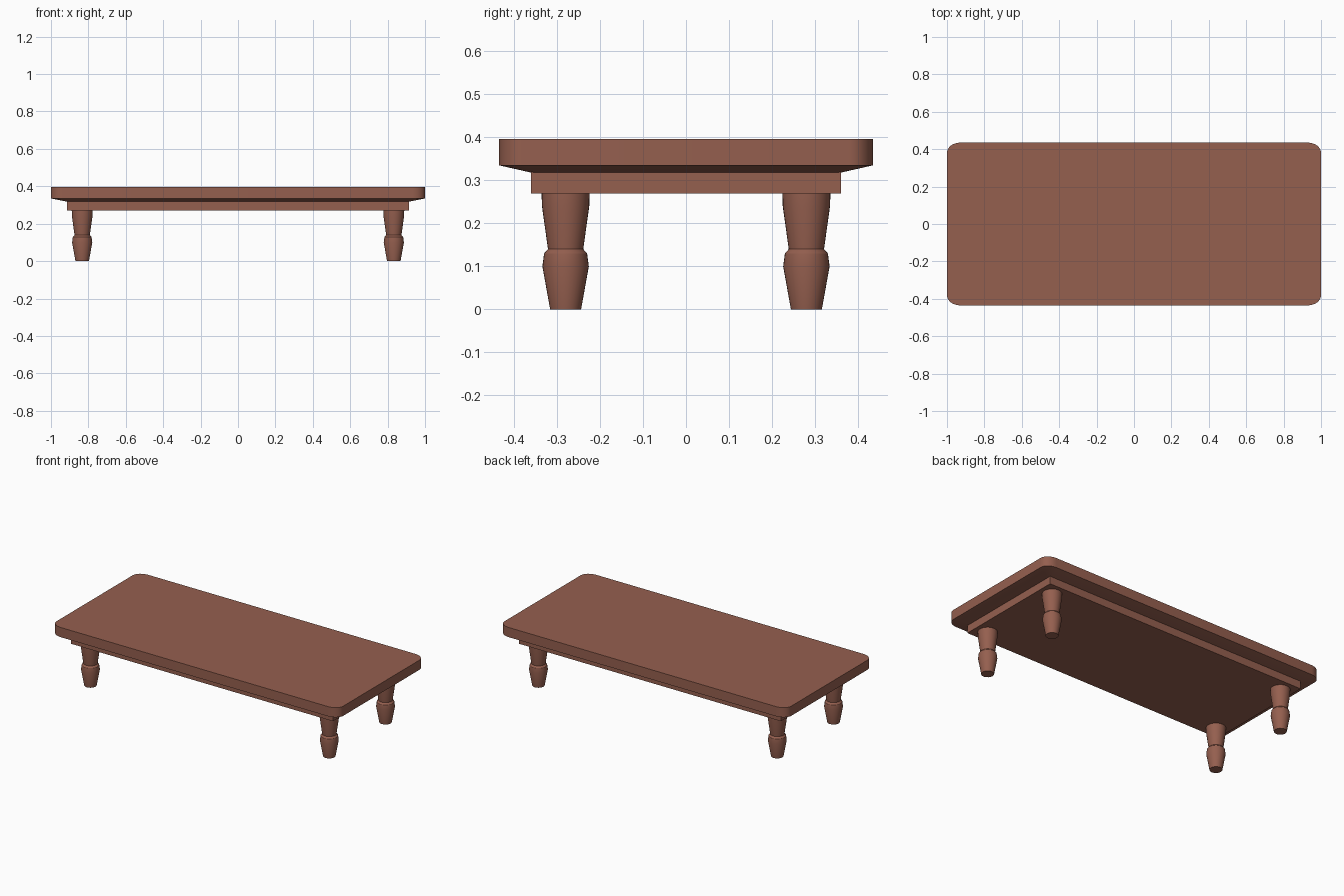
import bpy, bmesh, math

if "Cube" in bpy.data.objects:
    bpy.data.objects.remove(bpy.data.objects["Cube"])

wood = bpy.data.materials.new("brown_wood")
wood.diffuse_color = (0.30, 0.115, 0.078, 1)
wood.use_nodes = True
wood.node_tree.nodes["Principled BSDF"].inputs["Base Color"].default_value = wood.diffuse_color


def loft(name, rings, location=(0, 0, 0)):
    """Skin a stack of equal-length point rings and cap both ends."""
    bm = bmesh.new()
    loops = [[bm.verts.new(p) for p in ring] for ring in rings]
    n = len(loops[0])
    for a, b in zip(loops, loops[1:]):
        for i in range(n):
            j = (i + 1) % n
            bm.faces.new((a[i], a[j], b[j], b[i]))
    bm.faces.new(loops[0][::-1])
    bm.faces.new(loops[-1])
    bmesh.ops.recalc_face_normals(bm, faces=bm.faces)
    mesh = bpy.data.meshes.new(name)
    bm.to_mesh(mesh)
    bm.free()
    obj = bpy.data.objects.new(name, mesh)
    obj.location = location
    bpy.context.collection.objects.link(obj)
    mesh.materials.append(wood)
    bpy.ops.object.select_all(action='DESELECT')
    obj.select_set(True)
    bpy.context.view_layer.objects.active = obj
    bpy.ops.object.shade_smooth_by_angle(angle=math.radians(22))
    return obj


def rounded_rect(hx, hy, rx, ry, z, steps=8):
    pts = []
    for q, (sx, sy) in enumerate(((1, 1), (-1, 1), (-1, -1), (1, -1))):
        for k in range(steps + 1):
            a = math.pi / 2 * (q + k / steps)
            pts.append((sx * (hx - rx) + rx * math.cos(a),
                        sy * (hy - ry) + ry * math.sin(a), z))
    return pts


def circle(r, z, n=32):
    return [(r * math.cos(2 * math.pi * i / n), r * math.sin(2 * math.pi * i / n), z)
            for i in range(n)]


# Tabletop: rounded slab with a shallow bevelled underside
loft("tabletop", [
    rounded_rect(0.915, 0.36, 0.02, 0.02, 0.318),
    rounded_rect(1.0, 0.435, 0.07, 0.055, 0.335),
    rounded_rect(1.0, 0.435, 0.07, 0.055, 0.396),
])

# Apron: solid square-cornered block under the top
loft("apron", [[(x * 0.914, y * 0.36, z) for x, y in ((1, 1), (-1, 1), (-1, -1), (1, -1))]
               for z in (0.27, 0.319)])

# Turned legs
profile = [(0.036, 0.0), (0.054, 0.10), (0.050, 0.13), (0.041, 0.14),
           (0.055, 0.24), (0.056, 0.272)]
for side, sx in (("left", -1), ("right", 1)):
    for end, sy in (("front", -1), ("back", 1)):
        loft(f"{end}_{side}_leg", [circle(r, z) for r, z in profile],
             (sx * 0.833, sy * 0.28, 0))
